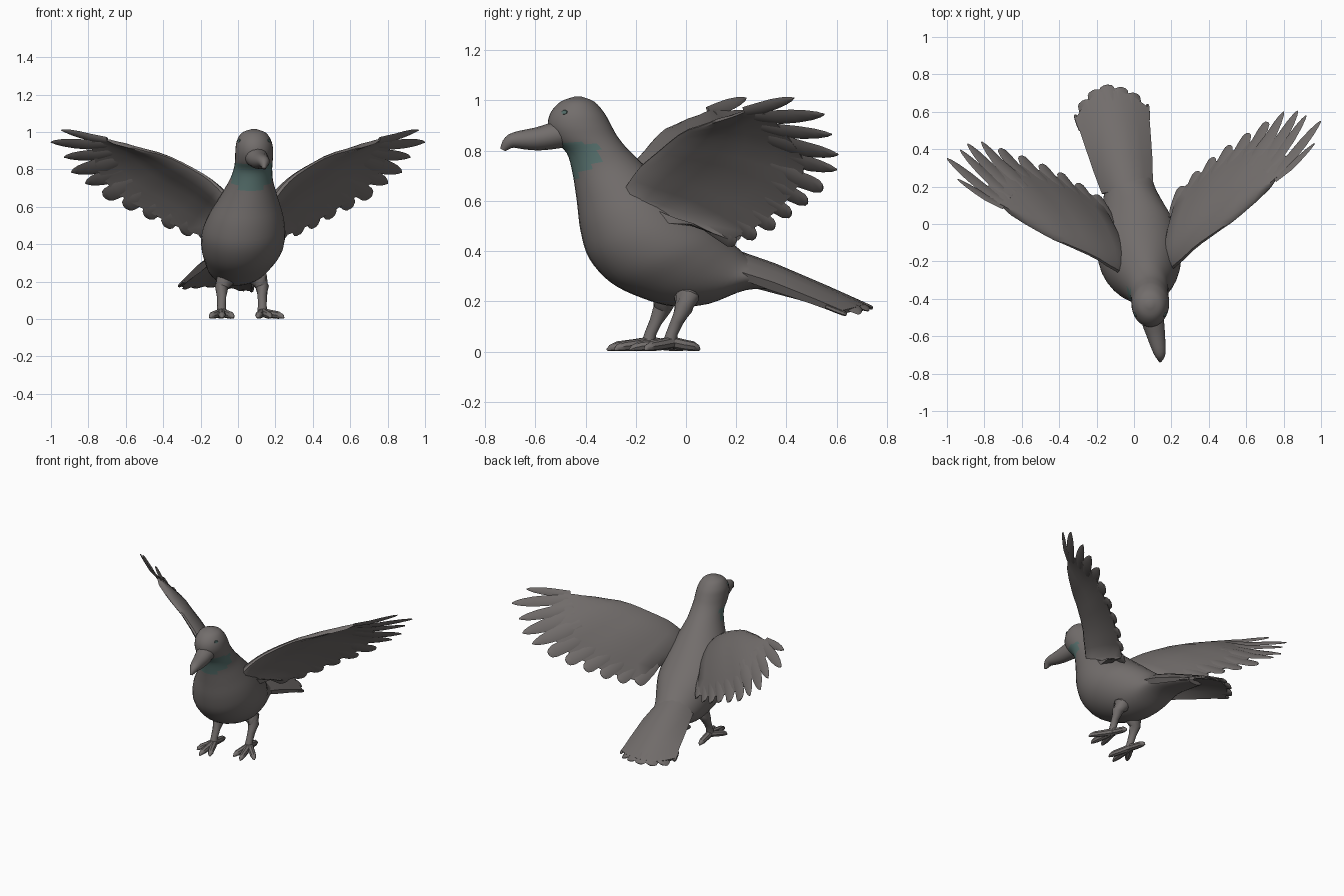
import bpy, bmesh, math
from mathutils import Vector as V, Matrix

if "Cube" in bpy.data.objects:
    bpy.data.objects.remove(bpy.data.objects["Cube"])


def material(name, rgb):
    m = bpy.data.materials.new(name)
    m.diffuse_color = (*rgb, 1)
    m.use_nodes = True
    m.node_tree.nodes["Principled BSDF"].inputs["Base Color"].default_value = m.diffuse_color
    return m


GREY = material("warm grey", (0.17, 0.155, 0.15))
TEAL = material("dull teal", (0.095, 0.165, 0.155))


def loft(name, parts, mats=(GREY,), rule=None, matrix=None, angle=40):
    """Skin each list of rings into a capped tube; all tubes share one object."""
    bm = bmesh.new()
    for rings in parts:
        rows = [[bm.verts.new(p) for p in r] for r in rings]
        n = len(rows[0])
        for a, b in zip(rows, rows[1:]):
            for k in range(n):
                bm.faces.new((a[k], a[(k + 1) % n], b[(k + 1) % n], b[k]))
        bm.faces.new(rows[0])
        bm.faces.new(rows[-1])
    if matrix:
        bm.transform(matrix)
    bmesh.ops.recalc_face_normals(bm, faces=bm.faces)
    for f in bm.faces:
        f.smooth = True
        if rule and rule(f.calc_center_median()):
            f.material_index = 1
    me = bpy.data.meshes.new(name)
    bm.to_mesh(me)
    bm.free()
    me.set_sharp_from_angle(angle=math.radians(angle))
    for m in mats:
        me.materials.append(m)
    ob = bpy.data.objects.new(name, me)
    bpy.context.collection.objects.link(ob)
    return ob


def smooth_rows(rows, steps):
    """Catmull-Rom interpolation of rows of numbers."""
    out = []
    for i in range(len(rows) - 1):
        a, b, c, d = (rows[max(0, min(len(rows) - 1, i + k))] for k in (-1, 0, 1, 2))
        for s in range(steps):
            t = s / steps
            out.append([0.5 * (2 * q + (r - p) * t + (2 * p - 5 * q + 4 * r - u) * t * t
                               + (3 * q - p - 3 * r + u) * t ** 3)
                        for p, q, r, u in zip(a, b, c, d)])
    return out + [rows[-1]]


def profile_rings(rows, count, steps):
    """Rows are (upper y, z, lower y, z, centre x, half width)."""
    rings = []
    for ty, tz, by, bz, x, w in smooth_rows(rows, steps):
        top, bot = V((x, ty, tz)), V((x, by, bz))
        c, a = (top + bot) / 2, (top - bot) / 2
        rings.append([c + a * math.cos(t) + V((w * math.sin(t), 0, 0))
                      for t in (math.tau * k / count for k in range(count))])
    return rings


def tube(points, count=12):
    """Round limb; points are (x, y, z, radius)."""
    rings = []
    pts = [V(p[:3]) for p in points]
    for i, p in enumerate(points):
        d = pts[min(i + 1, len(pts) - 1)] - pts[max(i - 1, 0)]
        q = d.to_track_quat('Z', 'Y')
        rings.append([pts[i] + q @ V((p[3] * math.cos(t), p[3] * math.sin(t), 0))
                      for t in (math.tau * k / count for k in range(count))])
    return rings


# --- body, neck and head: one skin from crown to the rump tapering into the tail
body_rows = [
    (-.415, 1.015, -.445, 1.015, .085, .015), (-.365, .995, -.50, .995, .085, .065),
    (-.325, .95, -.54, .95, .086, .093), (-.30, .905, -.55, .895, .087, .101),
    (-.275, .86, -.525, .84, .085, .101), (-.24, .815, -.475, .79, .08, .103),
    (-.19, .765, -.452, .71, .07, .118), (-.12, .70, -.435, .60, .058, .155),
    (-.03, .62, -.42, .48, .042, .20), (.05, .55, -.385, .37, .03, .223),
    (.12, .49, -.30, .275, .022, .218), (.17, .445, -.18, .215, .01, .192),
    (.21, .41, -.05, .18, -.005, .165), (.25, .375, .09, .19, -.02, .14),
    (.30, .345, .24, .245, -.035, .12), (.40, .30, .37, .245, -.06, .09),
    (.52, .25, .50, .23, -.09, .05)]
loft("body", [profile_rings(body_rows, 32, 4)], (GREY, TEAL),
     lambda c: c.y < -.345 and c.z < .83 and c.z > .69 + (c.y + .44) * .75)

# --- hooked beak
beak_rows = [
    (-.49, .925, -.47, .815, .092, .064), (-.55, .908, -.53, .806, .104, .060),
    (-.60, .892, -.59, .801, .116, .051), (-.66, .880, -.65, .806, .129, .041),
    (-.705, .866, -.685, .812, .137, .031), (-.73, .84, -.70, .808, .140, .02),
    (-.74, .808, -.72, .798, .14, .008)]
loft("beak", [profile_rings(beak_rows, 14, 2)])

# --- small eye plates
for side, tag in ((-1, "left"), (1, "right")):
    q = V((side, -.5, .15)).normalized().to_track_quat('Z', 'Y')
    c = V((.086 + side * .081, -.485, .953))
    loft("eye_" + tag, [[[c + q @ V((.015 * r * math.cos(t), .010 * r * math.sin(t), h))
                          for t in (math.tau * k / 10 for k in range(10))]
                         for r, h in ((1, -.006), (.8, .002))]], (TEAL,))


# --- feathered surfaces
def frames(roots, tips, ref):
    """Per station: root, chord, sideways direction, upper normal."""
    out = []
    mid = [a.lerp(b, .6) for a, b in zip(roots, tips)]
    for i, (a, b) in enumerate(zip(roots, tips)):
        span = mid[min(i + 1, len(mid) - 1)] - mid[max(i - 1, 0)]
        out.append((a, b - a, span.cross(b - a).normalized()))
    sign = 1 if out[len(out) // 3][2].dot(ref) > 0 else -1
    return [(a, ch, (n * sign).cross(ch).normalized(), n * sign) for a, ch, n in out]


WING = ((0, .25), (.06, .8), (.2, 1), (.35, .8), (.5, .55), (.75, .3), (1, .08))
TAIL = ((0, .8), (.3, 1), (.7, .7), (1, .5))


def web(stations, reach, thick, camber, prof):
    """Airfoil-like skin joining all the stations."""
    rings = []
    for i, (a, ch, _, n) in enumerate(stations):
        th = thick[0] + (thick[1] - thick[0]) * i / (len(stations) - 1)
        mids = [(a + ch * s * reach[i] + n * camber[i] * math.sin(math.pi * s), n * th * h)
                for s, h in prof]
        rings.append([p + o for p, o in mids] + [p - o for p, o in mids[::-1]])
    return rings


SHARP = ((0, .8), (.35, 1), (.6, .95), (.8, .72), (.93, .42), (1, .1))
BLUNT = ((0, .8), (.35, 1), (.6, 1), (.85, .95), (.96, .7), (1, .35))


def feather(station, reach, start, width, camber, shape, thick=.007):
    """Flat blade that follows the skin and runs past its edge."""
    a, ch, side, n = station
    rings = []
    for t, w in shape:
        s = start + (1 - start) * t
        c = a + ch * s + n * camber * math.sin(math.pi * min(1, s / reach))
        rings.append([c + side * width * w * math.cos(k * math.pi / 3)
                      + n * thick * (.4 + .6 * w) * math.sin(k * math.pi / 3) for k in range(6)])
    return rings


# --- wings, leading edge points and feather tips from outer to inner
lead = [V(p) for p in ((.71, .18, .935), (.64, .11, .918), (.57, .05, .897), (.52, .01, .885),
                       (.46, -.03, .862), (.41, -.065, .835), (.36, -.10, .805), (.31, -.14, .772),
                       (.27, -.18, .738), (.235, -.21, .70), (.20, -.24, .655), (.19, -.255, .62),
                       (.195, -.25, .597))]
tips = [V(p) for p in ((.965, .43, 1.010), (.998, .55, .945), (.92, .58, .865), (.875, .605, .785),
                       (.80, .60, .725), (.71, .545, .655), (.61, .485, .60), (.51, .42, .55),
                       (.42, .355, .50), (.335, .28, .46), (.25, .20, .435), (.235, .12, .465),
                       (.24, .02, .51))]
wing = frames(lead, tips, V((-.5, .5, .3)))
reach = [.42, .52, .64, .72, .8, .86, .89, .91, .92, .93, .95, .97, 1]
camber = [.012, .02, .028, .034, .038, .04, .042, .042, .042, .04, .035, .025, .015]
wing_parts = [web(wing, reach, (.012, .042), camber, WING)]
for i, st in enumerate(wing[:11]):
    width = .026 if i == 0 else .036 if i < 3 else .044
    wing_parts.append(feather(st, reach[i], .2 if i == 0 else reach[i] * .65, width, camber[i],
                              SHARP if i < 5 else BLUNT))
# mirror plane of the slightly turned body
turn = Matrix.Rotation(math.radians(5.7), 4, 'Z')
mirror = turn @ Matrix.Translation((.088, 0, 0)) @ Matrix.Diagonal((-1, 1, 1, 1)) @ turn.inverted()
loft("wing_right", wing_parts)
loft("wing_left", wing_parts, matrix=mirror)

# --- fanned tail, arched across its width
t_tips = [V(p) for p in ((-.315, .585, .175), (-.27, .66, .168), (-.215, .715, .17), (-.15, .742, .173),
                         (-.075, .73, .168), (-.005, .70, .16), (.072, .64, .148))]
t_roots = [V((-.165 + .043 * i, .16 + .01 * i, .392 - .010 * (i - 3) ** 2)) for i in range(7)]
tail = frames(t_roots, t_tips, V((0, .3, 1)))
loft("tail", [web(tail, [.95] * 7, (.02, .02), [.004] * 7, TAIL)]
     + [feather(st, .95, .8, .012 if i in (0, 6) else .042, .004, BLUNT, .010)
        for i, st in enumerate(tail)])

# --- legs and feet: ankle position, then three front toes and one back toe
feet = {"right": ((.13, -.055), ((.105, -.20), (.175, -.225), (.245, -.165), (.11, .055))),
        "left": ((-.088, -.14), ((-.15, -.25), (-.085, -.315), (-.025, -.285), (-.10, -.01)))}
for tag, ((x, y), toes) in feet.items():
    s = 1 if tag == "right" else -1
    parts = [tube([(x - s * .06, y + .06, .265, .04), (x - s * .02, y + .055, .215, .052),
                   (x, y + .045, .17, .036), (x, y + .02, .12, .025), (x, y, .075, .023),
                   (x, y - .01, .035, .027), (x, y - .01, .015, .02)])]
    for tx, ty in toes:
        dx, dy = tx - x, ty - y
        parts.append(tube([(x, y, .036, .024), (x + dx * .4, y + dy * .4, .027, .022),
                           (x + dx * .75, y + dy * .75, .021, .020),
                           (x + dx * .92, y + dy * .92, .014, .013), (tx, ty, .006, .004)], 8))
    loft("leg_" + tag, parts)
